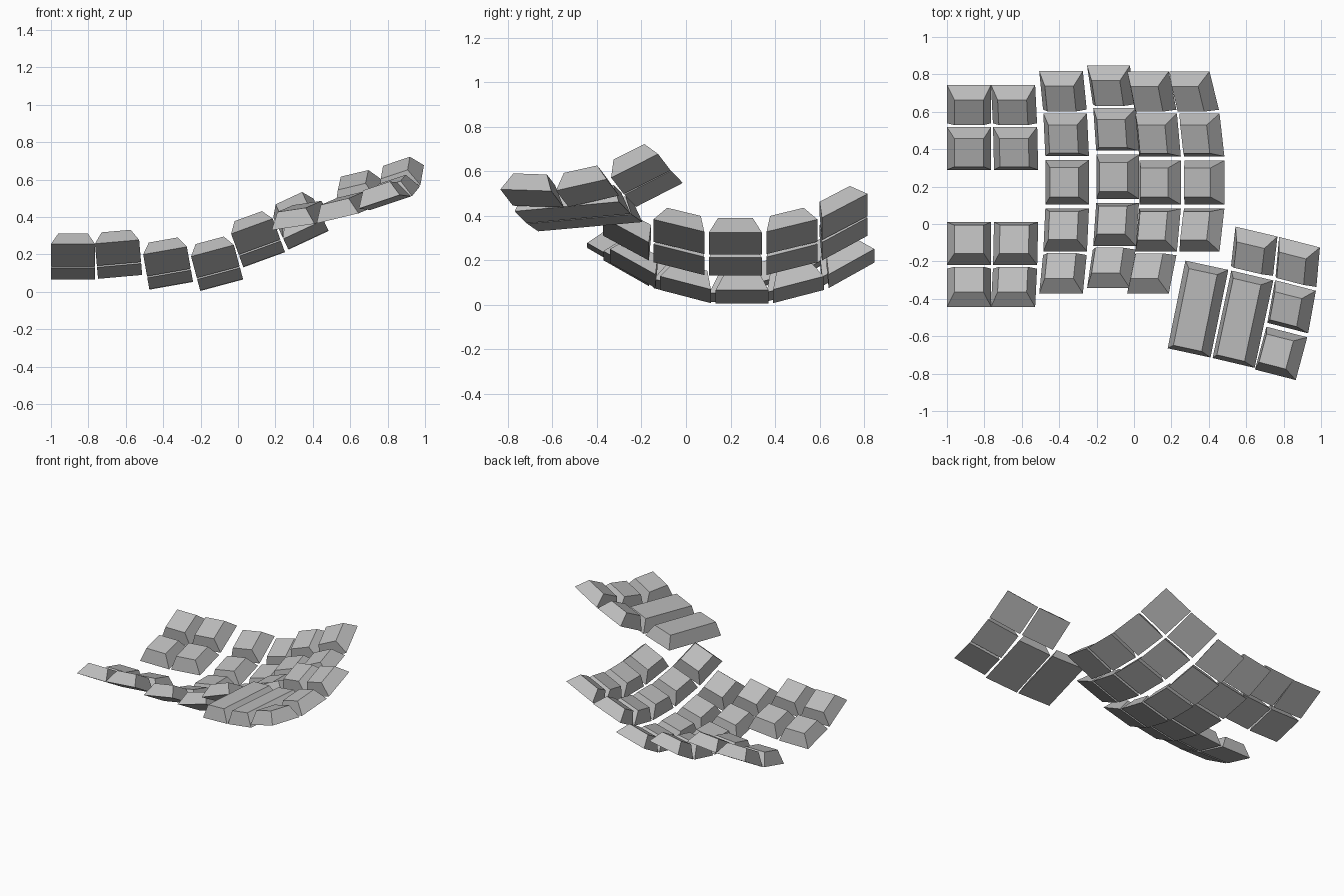
import bpy, bmesh, math
from mathutils import Matrix, Vector

cube = bpy.data.objects.get("Cube")
if cube:
    bpy.data.objects.remove(cube, do_unlink=True)

# One plain grey plastic
grey = bpy.data.materials.new("key_grey")
grey.use_nodes = True
colour = (0.5, 0.5, 0.5, 1)
grey.diffuse_color = colour
grey.node_tree.nodes["Principled BSDF"].inputs["Base Color"].default_value = colour

BASE, TOP, HEIGHT = 0.237, 0.156, 0.09      # keycap footprint, top and height
LONG_BASE, LONG_TOP = 0.48, 0.42            # double-length keycap
ROW_RADIUS, COL_RADIUS = 0.983, 2.885       # curvature of the key wells
ROW_STEP, COL_STEP = 15, 5                  # degrees between neighbours


def turn(degrees, axis):
    return Matrix.Rotation(math.radians(degrees), 4, axis)


def arc(degrees, axis, radius):
    """Swing about an axis that lies one radius above the key."""
    up = Matrix.Translation((0, 0, radius))
    return up @ turn(degrees, axis) @ up.inverted()


def keycap(name, matrix, base_length=BASE, top_length=TOP):
    """Tapered keycap standing on its base."""
    bm = bmesh.new()
    bmesh.ops.create_cube(bm, size=1)
    for v in bm.verts:
        upper = v.co.z > 0
        v.co.x *= TOP if upper else BASE
        v.co.y *= top_length if upper else base_length
        v.co.z = HEIGHT if upper else 0
    mesh = bpy.data.meshes.new(name)
    bm.to_mesh(mesh)
    bm.free()
    mesh.materials.append(grey)
    obj = bpy.data.objects.new(name, mesh)
    obj.matrix_world = matrix
    bpy.context.collection.objects.link(obj)


# Finger columns, outer to inner: middle key position and rows from the back
columns = [
    ((-0.882, 0.15, 0.064), (2, 1, -1, -2)),
    ((-0.630, 0.15, 0.077), (2, 1, -1, -2)),
    ((-0.357, 0.223, 0.032), (2, 1, 0, -1, -2)),
    ((-0.087, 0.252, 0.035), (2, 1, 0, -1, -2)),
    ((0.140, 0.222, 0.171), (2, 1, 0, -1, -2)),
    ((0.377, 0.222, 0.275), (2, 1, 0, -1)),
]
for c, (middle, rows) in enumerate(columns):
    column = Matrix.Translation(middle) @ turn(-COL_STEP * c, 'Y')
    for r in rows:
        keycap(f"finger_key_{c}_{r + 2}", column @ arc(ROW_STEP * r, 'X', ROW_RADIUS))

# Thumb cluster: two long keys and four square ones on a tilted well
cluster = (Matrix.Translation((0.366, -0.33, 0.387))
           @ turn(15, Vector((1, -1, 0)).normalized()) @ turn(-11.25, 'Z'))


def thumb_place(column, row):
    return (cluster @ arc(-COL_STEP * column, 'Y', COL_RADIUS)
            @ arc(ROW_STEP * row, 'X', ROW_RADIUS))


for c in (0, 1):
    keycap(f"long_thumb_key_{c}", thumb_place(c, -0.5), LONG_BASE, LONG_TOP)
for i, (c, r) in enumerate([(1, 1), (2, 1), (2, 0), (2, -1)]):
    keycap(f"thumb_key_{i}", thumb_place(c, r))
